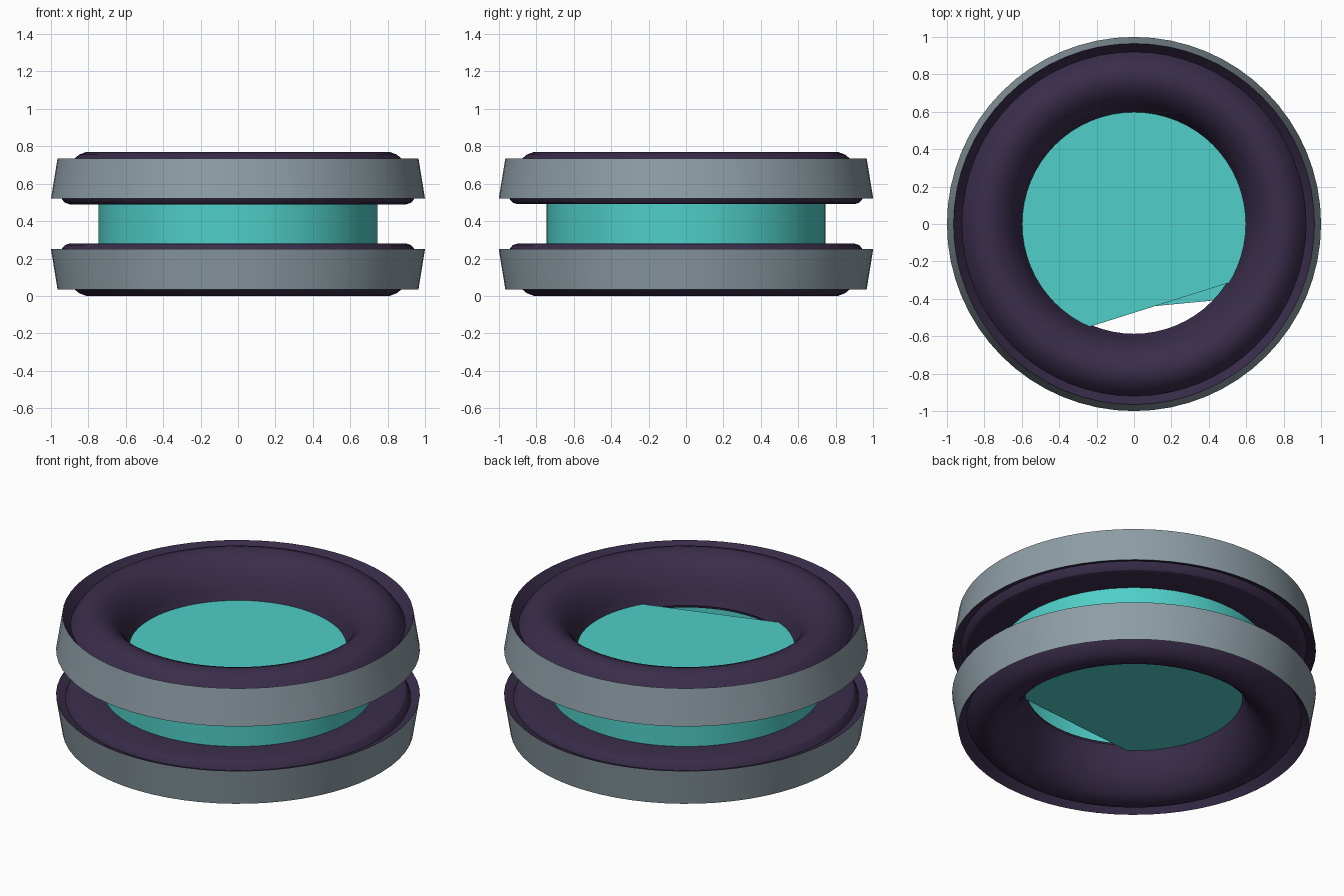
import bpy, bmesh, math

if "Cube" in bpy.data.objects:
    bpy.data.objects.remove(bpy.data.objects["Cube"])

SEG = 64
MID = 0.385  # mirror height between the two rings


def material(name, rgb):
    m = bpy.data.materials.new(name)
    m.diffuse_color = (*rgb, 1)
    m.use_nodes = True
    m.node_tree.nodes["Principled BSDF"].inputs["Base Color"].default_value = m.diffuse_color
    return m


GREY = material("grey_band", (0.27, 0.34, 0.38))
DARK = material("dark_rubber", (0.042, 0.026, 0.07))
TEAL = material("teal", (0.08, 0.62, 0.58))


def finish(bm, name, mat):
    me = bpy.data.meshes.new(name)
    bm.to_mesh(me)
    bm.free()
    me.materials.append(mat)
    ob = bpy.data.objects.new(name, me)
    bpy.context.collection.objects.link(ob)
    bpy.context.view_layer.objects.active = ob
    ob.select_set(True)
    bpy.ops.object.shade_smooth_by_angle(angle=math.radians(30))
    ob.select_set(False)


def lathe(name, profile, mat, flip=False):
    """Spin (radius, z) points around z; flip mirrors them about MID."""
    bm = bmesh.new()
    loops = []
    for r, z in profile:
        z = 2 * MID - z if flip else z
        loops.append([bm.verts.new((r * math.cos(2 * math.pi * i / SEG),
                                    r * math.sin(2 * math.pi * i / SEG), z))
                      for i in range(SEG)])
    for a, b in zip(loops, loops[1:]):
        for i in range(SEG):
            j = (i + 1) % SEG
            quad = (a[i], a[j], b[j], b[i])
            bm.faces.new(quad[::-1] if flip else quad)
    finish(bm, name, mat)


def cut_disc(name, radius, z, gap_deg, half_deg, up):
    """Disc with one segment missing around the direction gap_deg."""
    bm = bmesh.new()
    start, sweep = gap_deg + half_deg, 360 - 2 * half_deg
    pts = [math.radians(start + sweep * i / 46) for i in range(47)]
    vs = [bm.verts.new((radius * math.cos(a), radius * math.sin(a), z)) for a in pts]
    bm.faces.new(vs if up else vs[::-1])
    finish(bm, name, TEAL)


# Rounded ring body, listed from inside the gap outwards then over the top
under = [(0.965, 0.735), (1.0, 0.52)]
inner_side = [(1.0, 0.52), (0.95, 0.54), (0.94, 0.515), (0.925, 0.498), (0.90, 0.49),
              (0.62, 0.49), (0.592, 0.50), (0.587, 0.515)]
funnel = [(0.60, 0.545), (0.615, 0.60), (0.64, 0.66), (0.675, 0.71),
          (0.72, 0.75), (0.77, 0.77)]
outer_side = [(0.81, 0.77), (0.85, 0.755), (0.88, 0.73), (0.905, 0.70),
              (0.92, 0.675), (0.965, 0.735)]
body = (inner_side + funnel + outer_side)[::-1]

for label, flip in (("upper", False), ("lower", True)):
    lathe(label + "_ring", body, DARK, flip)
    lathe(label + "_band", under[::-1], GREY, flip)

# Hub wall with partly open end discs
lathe("hub_wall", [(0.745, 0.23), (0.745, 0.54)], TEAL)
cut_disc("hub_top_disc", 0.745, 0.54, -72.5, 52.6, True)
cut_disc("hub_bottom_disc", 0.745, 0.23, -84.6, 53.1, False)
